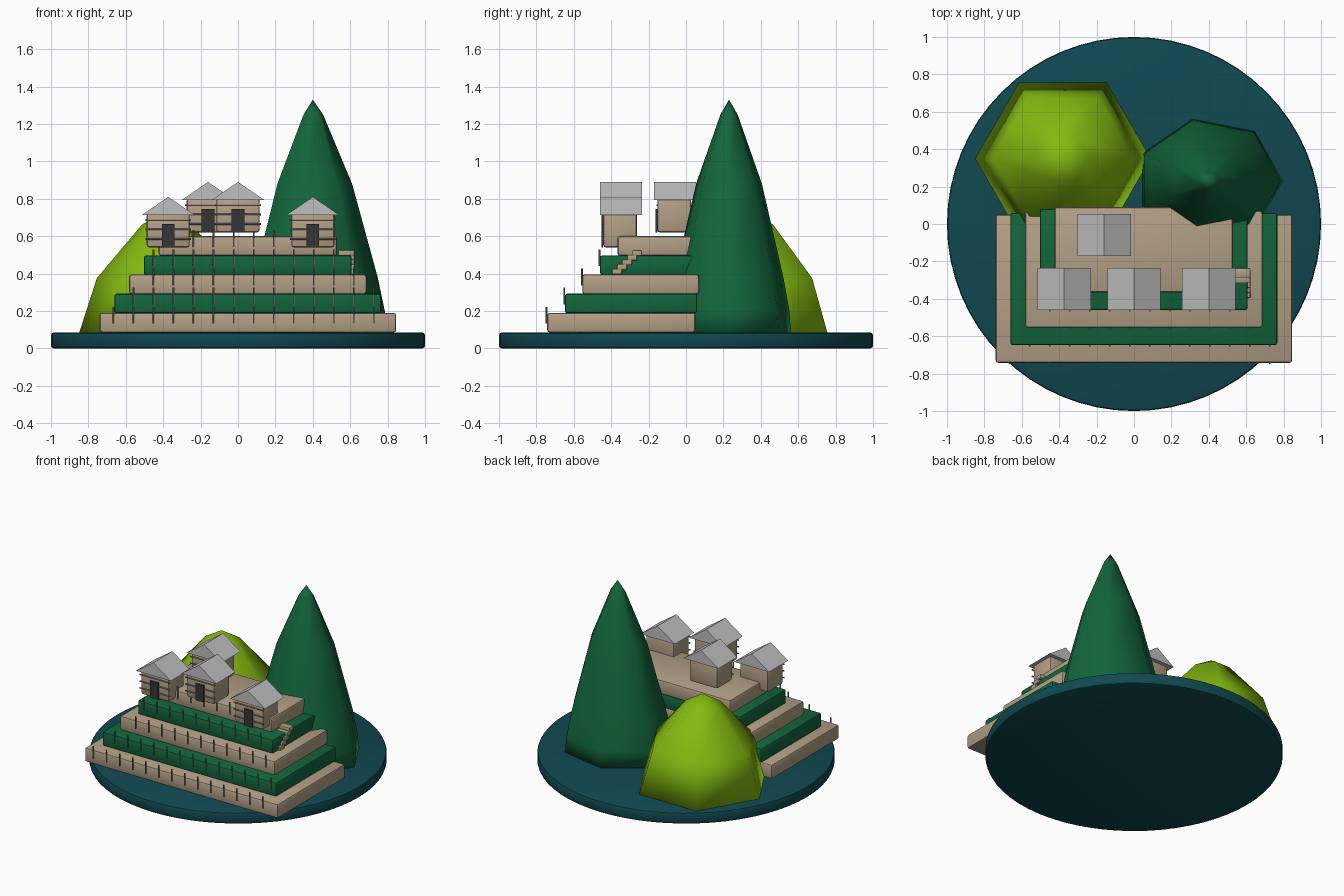
import bpy, bmesh
from math import cos, sin, pi
from mathutils import Matrix, Vector

if "Cube" in bpy.data.objects:
    bpy.data.objects.remove(bpy.data.objects["Cube"])


def material(name, rgb):
    m = bpy.data.materials.new(name)
    m.use_nodes = True
    m.diffuse_color = (*rgb, 1)
    m.node_tree.nodes["Principled BSDF"].inputs["Base Color"].default_value = (*rgb, 1)
    return m


TEAL = material("deep_teal", (0.005, 0.065, 0.08))
BEIGE = material("sandy_beige", (0.45, 0.35, 0.24))
GREEN = material("forest_green", (0.006, 0.13, 0.043))
LIME = material("lime_green", (0.23, 0.49, 0.005))
ROOF = material("light_grey", (0.52, 0.52, 0.52))
DOOR = material("charcoal", (0.035, 0.035, 0.037))
RAIL = material("grey_brown", (0.2, 0.18, 0.16))


def finish(bm, name, mat, smooth="angle"):
    bmesh.ops.recalc_face_normals(bm, faces=bm.faces)
    me = bpy.data.meshes.new(name)
    bm.to_mesh(me)
    bm.free()
    me.materials.append(mat)
    ob = bpy.data.objects.new(name, me)
    bpy.context.collection.objects.link(ob)
    if smooth == "full":
        me.shade_smooth()
    elif smooth == "angle":
        bpy.ops.object.select_all(action="DESELECT")
        ob.select_set(True)
        bpy.context.view_layer.objects.active = ob
        bpy.ops.object.shade_smooth_by_angle(angle=0.6)
    return ob


def box(name, lo, hi, mat, bevel=0.0):
    bm = bmesh.new()
    lo, hi = Vector(lo), Vector(hi)
    bmesh.ops.create_cube(bm, size=1, matrix=Matrix.Translation((lo + hi) / 2)
                          @ Matrix.Diagonal((*(hi - lo), 1)))
    if bevel:
        bmesh.ops.bevel(bm, geom=bm.edges[:], offset=bevel, segments=2,
                        profile=0.5, affect="EDGES")
    return finish(bm, name, mat, "angle" if bevel else "flat")


def add_rod(bm, centre, length, radius, rotation=None):
    bmesh.ops.create_cone(bm, cap_ends=True, segments=8, radius1=radius, radius2=radius,
                          depth=length,
                          matrix=Matrix.Translation(centre) @ (rotation or Matrix()))


def peak(name, centre, sides, rings, tip, stretch, mat):
    """Smooth faceted mound built from stacked rings of (radius, height)."""
    bm = bmesh.new()
    loops = []
    for r, z in rings:
        loops.append([bm.verts.new((centre[0] + r * cos(2 * pi * i / sides),
                                    centre[1] + r * stretch * sin(2 * pi * i / sides), z))
                      for i in range(sides)])
    for a, b in zip(loops, loops[1:]):
        for i in range(sides):
            j = (i + 1) % sides
            bm.faces.new((a[i], a[j], b[j], b[i]))
    top = bm.verts.new((*centre, tip))
    for i in range(sides):
        bm.faces.new((loops[-1][i], loops[-1][(i + 1) % sides], top))
    bm.faces.new(loops[0][::-1])
    return finish(bm, name, mat, "full")


# Round ground plate
bm = bmesh.new()
bmesh.ops.create_cone(bm, cap_ends=True, segments=64, radius1=1, radius2=1, depth=0.085,
                      matrix=Matrix.Translation((0, 0, 0.0425)))
rim = [e for e in bm.edges if abs(e.verts[0].co.z - e.verts[1].co.z) < 0.001]
bmesh.ops.bevel(bm, geom=rim, offset=0.015, segments=2, profile=0.5, affect="EDGES")
finish(bm, "ground_plate", TEAL)

# Stepped terraces with a row of fence posts along each front edge
for k in range(5):
    x0, x1 = -0.74 + 0.079 * k, 0.845 - 0.079 * k
    y0, y1 = -0.742 + 0.094 * k, 0.05 + 0.01 * k
    z0 = 0.085 + 0.1025 * k
    z1 = z0 + 0.105
    box(f"terrace_{k + 1}", (x0, y0, z0), (x1, y1, z1), GREEN if k % 2 else BEIGE, 0.013)
    bm = bmesh.new()
    for i in range(14):
        x = -0.665 + 0.107 * i
        if x0 + 0.03 < x < x1 - 0.03:
            add_rod(bm, (x, y0 - 0.003, z1 - 0.013), 0.09, 0.005)
    finish(bm, f"fence_posts_{k + 1}", RAIL)

# Side stairs
for i in range(5):
    y, z = -0.395 + 0.027 * i, 0.395 + 0.025 * i
    box(f"stair_step_{i + 1}", (0.535, y, z), (0.623, y + 0.052, z + 0.03), BEIGE, 0.006)


def house(label, x, y, z):
    front = y - 0.095
    box(f"house_{label}_walls", (x - 0.115, front, z), (x + 0.115, y + 0.085, z + 0.182),
        BEIGE, 0.013)
    box(f"house_{label}_door", (x - 0.034, front - 0.009, z), (x + 0.034, front, z + 0.125), DOOR)
    # Horizontal wall battens
    bm = bmesh.new()
    turn = Matrix.Rotation(pi / 2, 4, "Y")
    for h in (0.045, 0.095, 0.145):
        add_rod(bm, (x, front - 0.001, z + h), 0.245, 0.005, turn)
    finish(bm, f"house_{label}_battens", RAIL)
    # Gable roof
    bm = bmesh.new()
    ends = []
    for yy in (y - 0.112, y + 0.112):
        ends.append([bm.verts.new((x + dx, yy, z + dz))
                     for dx, dz in ((-0.143, 0.172), (0.143, 0.172), (0, 0.27))])
    a, b = ends
    bm.faces.new(a)
    bm.faces.new(b[::-1])
    for i in range(3):
        j = (i + 1) % 3
        bm.faces.new((a[i], b[i], b[j], a[j]))
    finish(bm, f"house_{label}_roof", ROOF, "flat")


house("right_side", -0.373, -0.348, 0.54)
house("middle", 0.0, -0.348, 0.62)
house("left_side", 0.4, -0.348, 0.54)
house("rear", -0.16, -0.058, 0.62)

# Tall dark peak and low bright hill
peak("tall_peak", (0.4, 0.23), 7,
     [(0.395, 0.08), (0.385, 0.2), (0.347, 0.38), (0.21, 0.88), (0.055, 1.25)],
     1.33, 0.86, GREEN)
peak("low_hill", (-0.38, 0.35), 6,
     [(0.47, 0.08), (0.375, 0.375), (0.135, 0.66)], 0.74, 1.0, LIME)
